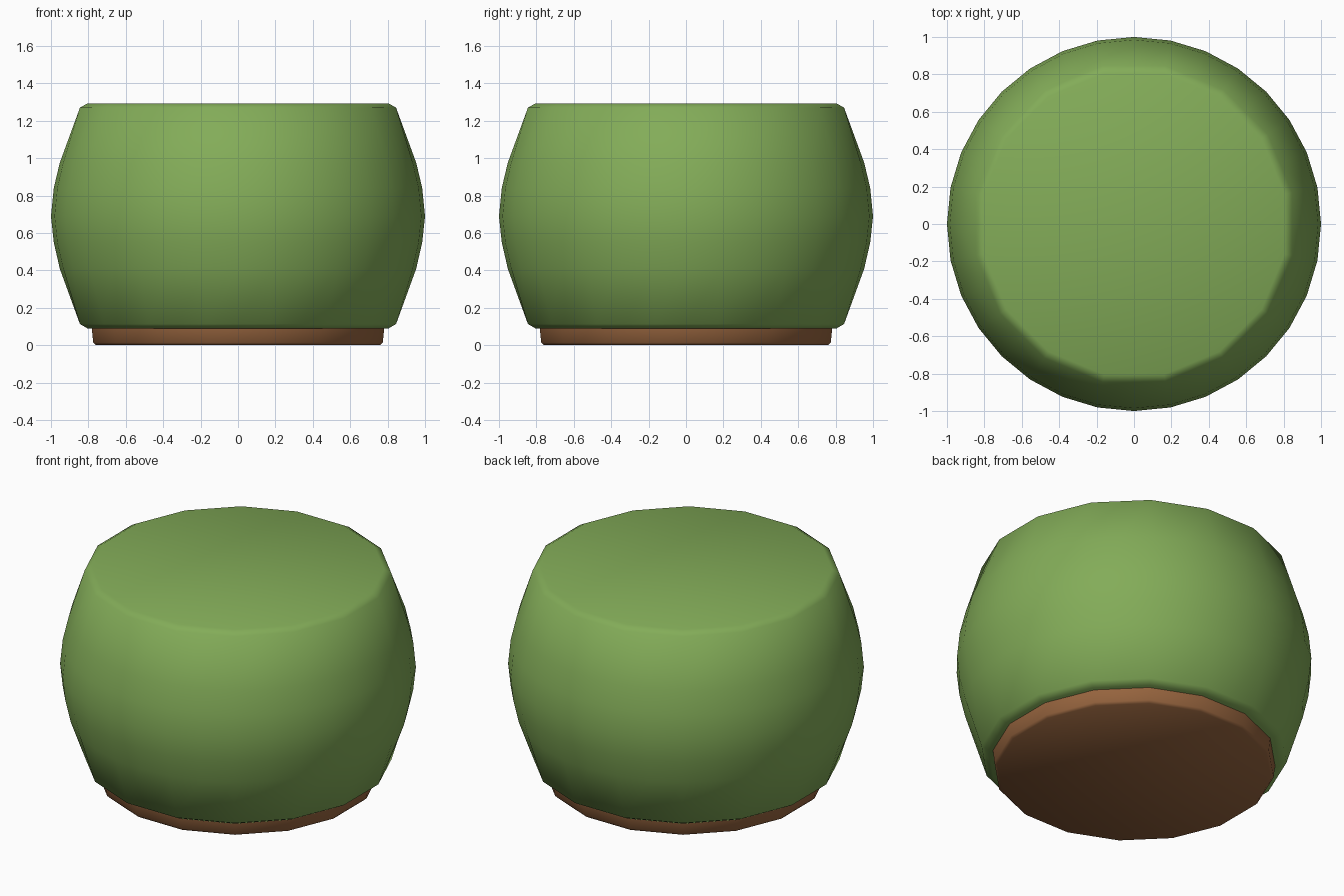
import bpy, bmesh, math

if "Cube" in bpy.data.objects:
    bpy.data.objects.remove(bpy.data.objects["Cube"])

N = 32


def material(name, col):
    m = bpy.data.materials.new(name)
    m.diffuse_color = (*col, 1)
    m.use_nodes = True
    m.node_tree.nodes["Principled BSDF"].inputs["Base Color"].default_value = m.diffuse_color
    return m


def lathe(name, profile, mat):
    """Stack of rings (radius, z, facet); facet=1 turns a ring into a 16-gon."""
    bm = bmesh.new()
    rings = []
    for r, z, facet in profile:
        ring = []
        for i in range(N):
            a = 2 * math.pi * i / N
            # radius is measured on the axes; odd corners reach further out on a 16-gon
            rr = r / math.cos(math.pi / 16) if (facet and i % 2) else r
            ring.append(bm.verts.new((rr * math.cos(a), rr * math.sin(a), z)))
        rings.append(ring)
    for lo, hi in zip(rings, rings[1:]):
        for i in range(N):
            j = (i + 1) % N
            bm.faces.new((lo[i], lo[j], hi[j], hi[i]))
    bm.faces.new(rings[0][::-1])
    bm.faces.new(rings[-1])
    me = bpy.data.meshes.new(name)
    bm.to_mesh(me)
    bm.free()
    me.materials.append(mat)
    ob = bpy.data.objects.new(name, me)
    bpy.context.collection.objects.link(ob)
    bpy.ops.object.select_all(action='DESELECT')
    ob.select_set(True)
    bpy.context.view_layer.objects.active = ob
    bpy.ops.object.shade_smooth_by_angle(angle=math.radians(60))
    return ob


green = material("green fabric", (0.227, 0.413, 0.098))
brown = material("brown wood", (0.305, 0.127, 0.048))

# Bulging cushion body, with a narrow chamfer at each rim
lathe("cushion", [(0.805, 0.09, 1), (0.845, 0.113, 1), (0.953, 0.41, 0),
                  (0.985, 0.55, 0), (1.0, 0.69, 0), (0.985, 0.84, 0),
                  (0.953, 0.975, 0), (0.845, 1.27, 1), (0.805, 1.293, 1)], green)

# Low base disc with a softened bottom edge
lathe("base", [(0.76, 0.0, 1), (0.774, 0.014, 1), (0.782, 0.092, 1)], brown)
